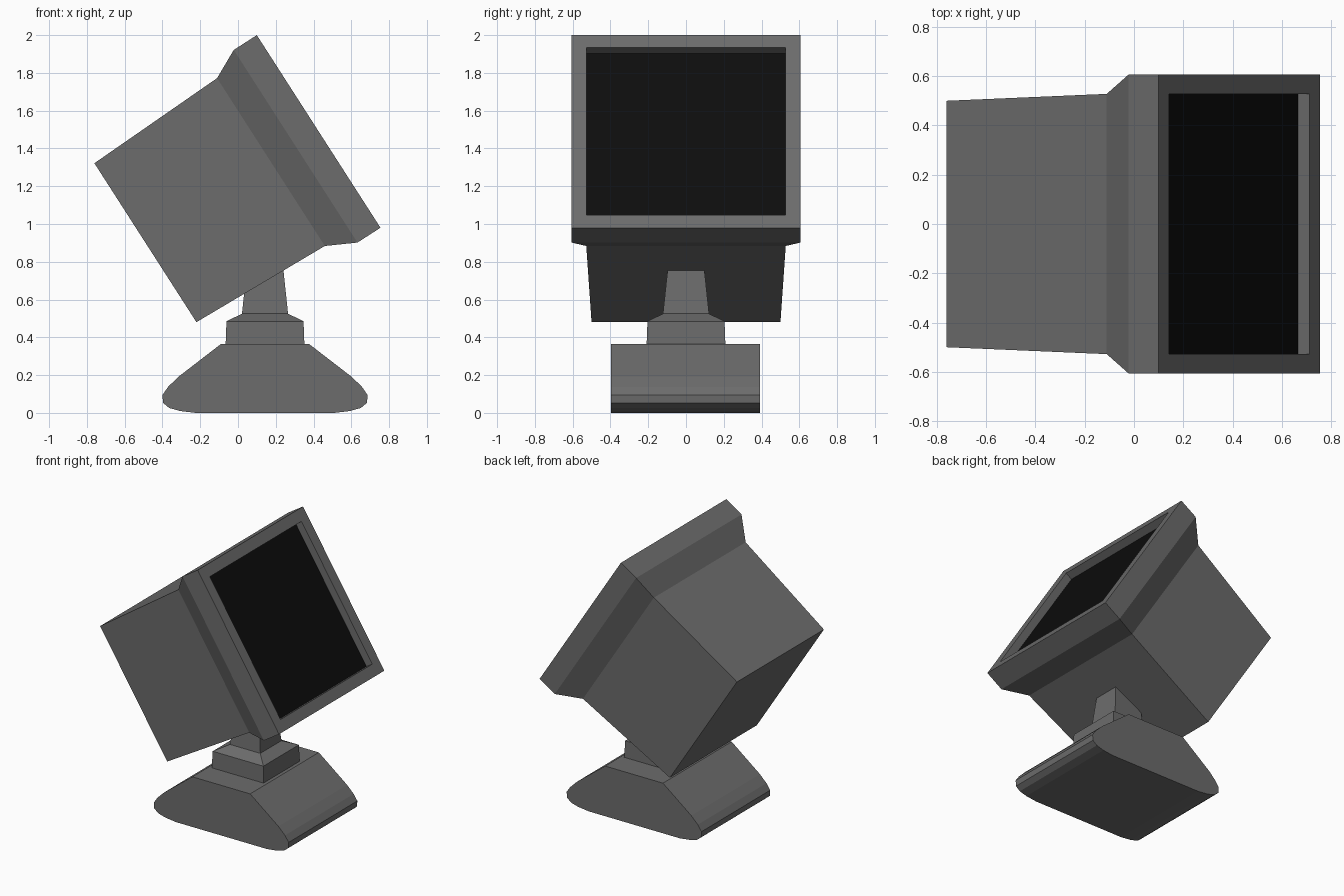
import bpy, bmesh
from mathutils import Matrix

cube = bpy.data.objects.get("Cube")
if cube:
    bpy.data.objects.remove(cube, do_unlink=True)


def make_material(name, rgb):
    mat = bpy.data.materials.new(name)
    mat.use_nodes = True
    colour = (*rgb, 1.0)
    mat.diffuse_color = colour
    mat.node_tree.nodes["Principled BSDF"].inputs["Base Color"].default_value = colour
    return mat


GREY = make_material("grey casing", (0.15, 0.15, 0.15))
BLACK = make_material("black glass", (0.004, 0.004, 0.004))


def loft(name, loops, materials, last_cap_material=0, fix_normals=True):
    """Bridge matching loops of points and cap both ends."""
    bm = bmesh.new()
    rings = [[bm.verts.new(p) for p in loop] for loop in loops]
    count = len(rings[0])
    for a, b in zip(rings, rings[1:]):
        for i in range(count):
            j = (i + 1) % count
            bm.faces.new((a[i], a[j], b[j], b[i]))
    bm.faces.new(rings[0][::-1])
    bm.faces.new(rings[-1]).material_index = last_cap_material
    bmesh.ops.recalc_face_normals(bm, faces=bm.faces)
    mesh = bpy.data.meshes.new(name)
    bm.to_mesh(mesh)
    bm.free()
    for mat in materials:
        mesh.materials.append(mat)
    obj = bpy.data.objects.new(name, mesh)
    bpy.context.collection.objects.link(obj)
    return obj


def rectangle(hx, hy, z):
    return [(-hx, -hy, z), (hx, -hy, z), (hx, hy, z), (-hx, hy, z)]


# Monitor head: tapered housing, flared bezel, recessed screen
head_sections = [(0.50, -1.09), (0.528, -0.30), (0.606, -0.145),
                 (0.606, 0.0), (0.527, 0.0), (0.527, -0.055)]
head = loft("monitor_head", [rectangle(h, h, w) for h, w in head_sections],
            [GREY, BLACK], last_cap_material=1)
head.matrix_world = Matrix.Translation((0.427, 0, 1.49)) @ Matrix.Rotation(1.0, 4, "Y")

# Stand neck: stepped collar and tapered post reaching into the housing
STAND_X = 0.143
neck_sections = [(0.209, 0.35), (0.204, 0.485), (0.122, 0.525), (0.096, 0.77)]
neck = loft("stand_neck", [rectangle(h, h, z) for h, z in neck_sections], [GREY])
neck.location.x = STAND_X

# Stand foot: mirrored profile with rounded toes, extruded across the width
half = [(0.233, 0.365), (0.46, 0.19), (0.513, 0.138), (0.543, 0.095),
        (0.54, 0.053), (0.507, 0.026), (0.45, 0.01), (0.367, 0.0)]
profile = half + [(-x, z) for x, z in reversed(half)]
foot = loft("stand_foot", [[(x, y, z) for x, z in profile] for y in (-0.397, 0.393)], [GREY])
foot.location.x = STAND_X
